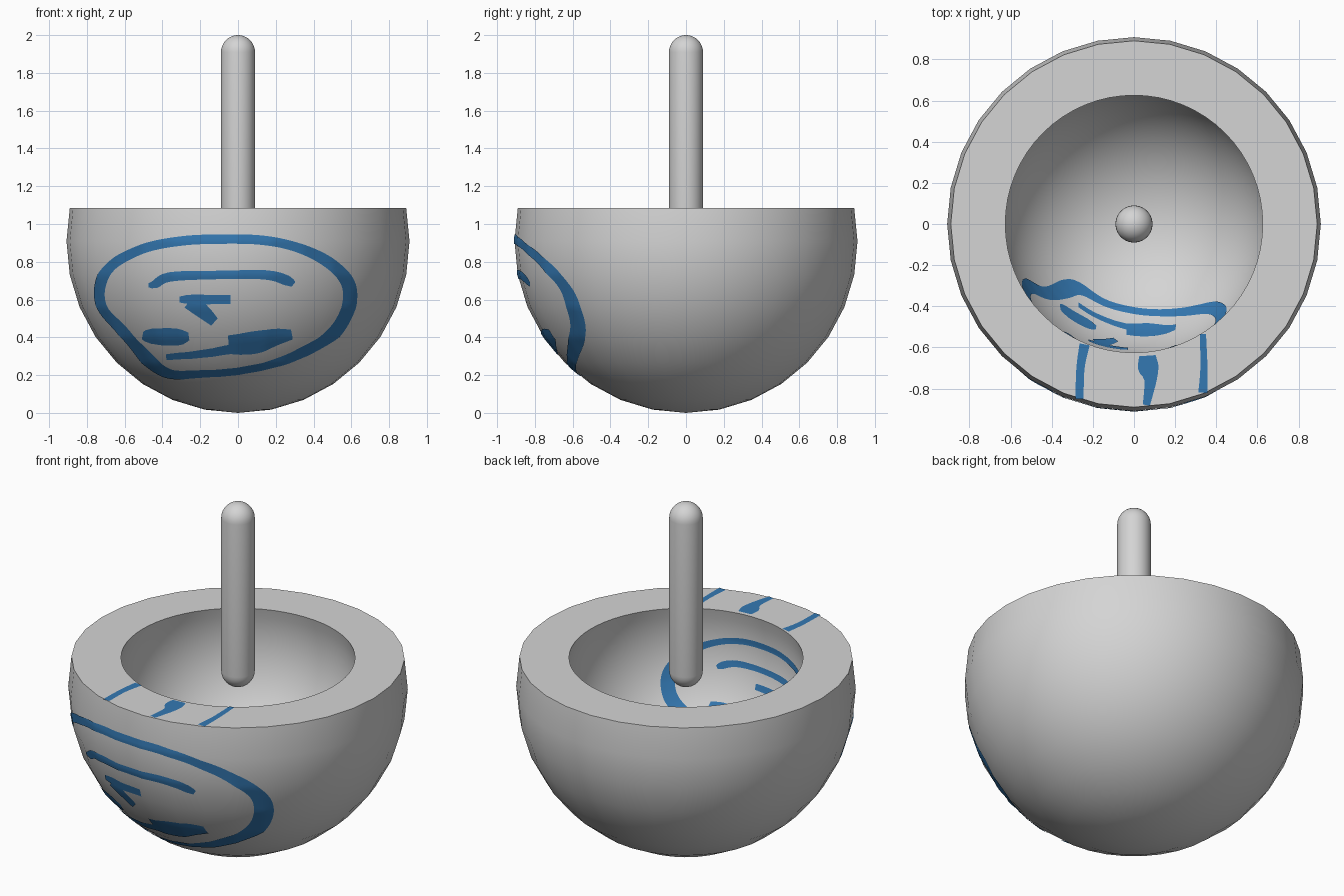
import bpy, bmesh, math
from mathutils import Vector
from mathutils.bvhtree import BVHTree

if "Cube" in bpy.data.objects:
    bpy.data.objects.remove(bpy.data.objects["Cube"])

R, RIN, SEG = 0.908, 0.65, 64
C = Vector((0, 0, R))            # shared centre of the outer and inner spheres
RIM = R + R * math.sin(math.pi / 16)


def material(name, rgb):
    m = bpy.data.materials.new(name)
    m.diffuse_color = (*rgb, 1)
    m.use_nodes = True
    m.node_tree.nodes["Principled BSDF"].inputs["Base Color"].default_value = m.diffuse_color
    return m


GREY = material("light_grey", (0.66, 0.66, 0.66))
BLUE = material("paint_blue", (0.034, 0.19, 0.45))


def finish(name, bm, mat, smooth=True):
    me = bpy.data.meshes.new(name)
    bm.to_mesh(me)
    bm.free()
    me.materials.append(mat)
    ob = bpy.data.objects.new(name, me)
    bpy.context.collection.objects.link(ob)
    if smooth:
        bpy.ops.object.select_all(action='DESELECT')
        ob.select_set(True)
        bpy.context.view_layer.objects.active = ob
        bpy.ops.object.shade_smooth_by_angle(angle=math.radians(35))
    return ob


def lathe(profile):
    """Spin (radius, z, faceted) points; faceted rings keep 32 flat sides."""
    bm = bmesh.new()
    rings = []
    for r, z, faceted in profile:
        if r < 1e-5:
            rings.append([bm.verts.new((0, 0, z))] * SEG)
            continue
        ring = []
        for i in range(SEG):
            a = 2 * math.pi * i / SEG
            k = math.cos(math.pi / 32) if faceted and i % 2 else 1
            ring.append(bm.verts.new((r * k * math.cos(a), r * k * math.sin(a), z)))
        rings.append(ring)
    for a, b in zip(rings, rings[1:]):
        for i in range(SEG):
            j = (i + 1) % SEG
            bm.faces.new(list(dict.fromkeys((a[i], a[j], b[j], b[i]))))
    bmesh.ops.recalc_face_normals(bm, faces=bm.faces)
    return bm


# Bowl: outer sphere cut one ring above the equator, hollow inner sphere
outer = [(R * math.cos(t), R + R * math.sin(t), True)
         for t in (math.pi * (i - 8) / 16 for i in range(10))]
t_rim = math.asin((RIM - R) / RIN)
inner = [(RIN * math.cos(t), R + RIN * math.sin(t), False)
         for t in (t_rim - (t_rim + math.pi / 2) * i / 20 for i in range(21))]
bm = lathe(outer + inner)
bm.faces.ensure_lookup_table()
tree = BVHTree.FromBMesh(bm)
finish("bowl", bm, GREY)

# Stick: capsule hanging over the hollow
sr, z0, z1 = 0.09, 0.92 + 0.09, 2.0 - 0.09
arc = [math.pi / 2 * i / 8 for i in range(9)]
finish("stick", lathe(
    [(sr * math.sin(t), z0 - sr * math.cos(t), False) for t in arc] +
    [(sr * math.cos(t), z1 + sr * math.sin(t), False) for t in arc]), GREY)


# Paint strokes in front view coordinates (x, z, width)
def spline(pts, closed):
    n, out = len(pts), []
    get = (lambda i: pts[i % n]) if closed else (lambda i: pts[min(max(i, 0), n - 1)])
    for i in range(n if closed else n - 1):
        a, b, c, d = (Vector(get(i + k)) for k in (-1, 0, 1, 2))
        steps = max(2, int((c.xy - b.xy).length / 0.02))
        for s in range(steps):
            t = s / steps
            out.append(b + 0.5 * t * ((c - a) + t * ((2 * a - 5 * b + 4 * c - d)
                       + t * (3 * (b - c) + d - a))))
    if not closed:
        out.append(Vector(pts[-1]))
    return out


def on_outer(x, z):
    d = Vector((x, -math.sqrt(max(0.01, R * R - x * x - (z - R) ** 2)), z - R)).normalized()
    return tree.ray_cast(C + d * 2, -d)[0] + d * 0.004, d


def on_inner(x, z):
    d = on_outer(x, z)[1]
    return tree.ray_cast(C, d)[0] - d * 0.004, -d


def on_rim(x, y):
    return Vector((x, y, RIM + 0.003)), Vector((0, 0, 1))


def stroke(name, pts, place, closed=False):
    path = spline(pts, closed)
    n, across = len(path), 4
    bm = bmesh.new()
    rows = []
    for i, p in enumerate(path):
        a = path[(i - 1) % n] if closed else path[max(i - 1, 0)]
        b = path[(i + 1) % n] if closed else path[min(i + 1, n - 1)]
        t = (b - a).xy.normalized()
        side = Vector((-t.y, t.x))
        rows.append([bm.verts.new(place(*(p.xy + side * p.z * (k / across - 0.5)))[0])
                     for k in range(across + 1)])
    for i in range(n if closed else n - 1):
        a, b = rows[i], rows[(i + 1) % n]
        for k in range(across):
            f = bm.faces.new((a[k], a[k + 1], b[k + 1], b[k]))
            f.normal_update()
            m = f.calc_center_median()
            out = (m - C) if place is on_outer else (C - m)
            if place is on_rim:
                out = Vector((0, 0, 1))
            if f.normal.dot(out) < 0:
                f.normal_flip()
    finish(name, bm, BLUE)


ring = [(-.1, .92, .05), (.12, .915, .05), (.3, .88, .05), (.46, .81, .06), (.57, .71, .07),
        (.595, .6, .075), (.54, .46, .07), (.42, .36, .06), (.22, .27, .045), (0, .22, .04),
        (-.2, .205, .04), (-.36, .205, .05), (-.47, .275, .07), (-.6, .42, .055),
        (-.71, .54, .055), (-.735, .66, .06), (-.67, .78, .055), (-.5, .87, .05), (-.3, .91, .05)]
marks = {
    "upper_bar": [(-.475, .675, .02), (-.44, .68, .045), (-.36, .72, .05), (-.1, .73, .045),
                  (.15, .73, .05), (.26, .70, .055), (.295, .68, .03)],
    "middle_bar": [(-.31, .6, .03), (-.24, .6, .05), (-.04, .6, .045)],
    "middle_hook": [(-.26, .59, .08), (-.19, .54, .08), (-.125, .48, .05)],
    "lower_left_bar": [(-.505, .41, .04), (-.46, .405, .08), (-.32, .4, .09), (-.26, .405, .04)],
    "lower_line": [(-.38, .295, .03), (-.2, .31, .04), (-.04, .335, .05)],
    "lower_right_bar": [(-.05, .36, .1), (.08, .37, .12), (.2, .4, .09), (.285, .415, .05)],
}
for where, place in (("outside", on_outer), ("inside", on_inner)):
    stroke("painted_ring_" + where, ring, place, True)
    for name, pts in marks.items():
        stroke(name + "_" + where, pts, place)

# Stripes across the flat rim (x, y, width)
stroke("rim_stripe_left", [(-.24, -.585, .05), (-.26, -.7, .04), (-.265, -.85, .04)], on_rim)
stroke("rim_stripe_right", [(.335, -.535, .03), (.34, -.7, .035), (.335, -.82, .045)], on_rim)
stroke("rim_blob", [(.065, -.64, .08), (.07, -.7, .1), (.08, -.76, .06), (.06, -.88, .035)], on_rim)
